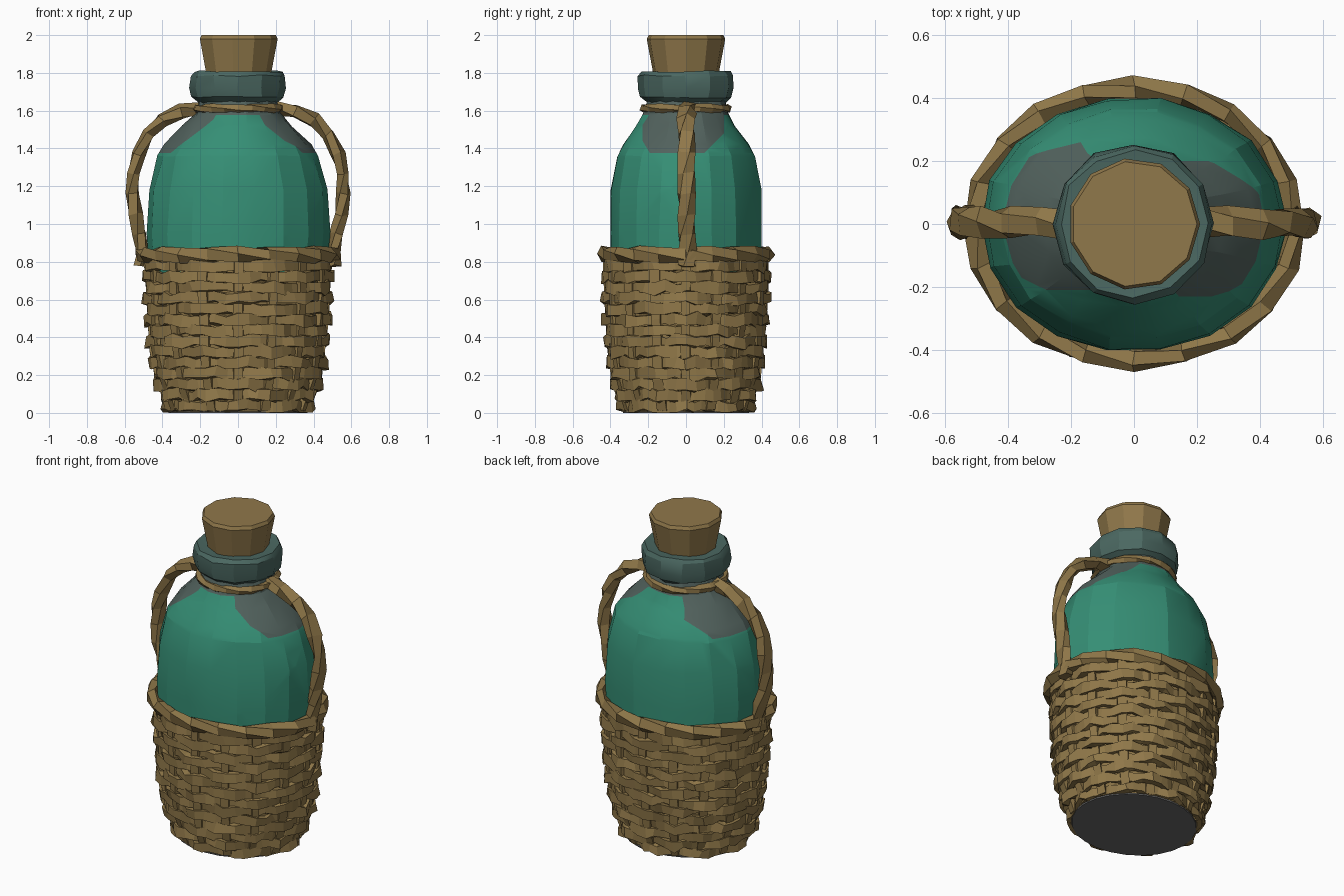
import bpy, bmesh, random
from math import sin, cos, pi
from mathutils import Vector

random.seed(7)
cube = bpy.data.objects.get("Cube")
if cube:
    bpy.data.objects.remove(cube)


def material(name, r, g, b):
    m = bpy.data.materials.new(name)
    m.use_nodes = True
    m.diffuse_color = (r, g, b, 1)
    m.node_tree.nodes["Principled BSDF"].inputs["Base Color"].default_value = (r, g, b, 1)
    return m


WICKER = material("wicker brown", 0.275, 0.185, 0.066)
CORK = material("cork brown", 0.28, 0.188, 0.069)
GLASS = material("green glass", 0.036, 0.273, 0.178)
WORN = material("worn grey glass", 0.084, 0.122, 0.11)
COLLAR = material("grey teal collar", 0.07, 0.138, 0.12)
BASE = material("grey base", 0.14, 0.14, 0.14)


def finish(bm, name, mats, smooth=None):
    bmesh.ops.recalc_face_normals(bm, faces=bm.faces[:])
    mesh = bpy.data.meshes.new(name)
    bm.to_mesh(mesh)
    bm.free()
    for m in mats:
        mesh.materials.append(m)
    obj = bpy.data.objects.new(name, mesh)
    bpy.context.collection.objects.link(obj)
    if smooth:
        bpy.ops.object.select_all(action="DESELECT")
        obj.select_set(True)
        bpy.context.view_layer.objects.active = obj
        bpy.ops.object.shade_smooth_by_angle(angle=smooth)
    return obj


def skin(bm, loops, closed=False):
    """Join equal loops of points with quads; cap the ends when open."""
    rings = [[bm.verts.new(p) for p in loop] for loop in loops]
    n = len(rings[0])
    for i in range(len(rings) if closed else len(rings) - 1):
        a, b = rings[i], rings[(i + 1) % len(rings)]
        for j in range(n):
            k = (j + 1) % n
            bm.faces.new((a[j], a[k], b[k], b[j]))
    if not closed:
        bm.faces.new(rings[0])
        bm.faces.new(rings[-1])


def wobble(amount):
    return Vector([random.uniform(-amount, amount) for _ in range(3)])


def turned(bm, profile, sides, jitter=0.0):
    """Oval lathe from (x radius, y radius, height) rings."""
    angles = [2 * pi * j / sides for j in range(sides)]
    skin(bm, [[Vector((rx * cos(a), ry * sin(a), z)) + wobble(jitter) for a in angles]
              for rx, ry, z in profile])


def tube(bm, path, outs, wide, thick, sides, closed=False, twist=0.0, jitter=0.0):
    """Sweep a twisting section; outs gives the thickness direction at each point."""
    loops = []
    count = len(path)
    for i, (p, out) in enumerate(zip(path, outs)):
        nxt = path[(i + 1) % count] if closed else path[min(i + 1, count - 1)]
        prv = path[i - 1] if closed else path[max(i - 1, 0)]
        side = (nxt - prv).normalized().cross(out).normalized()
        spin = twist * i + pi / sides
        loops.append([p + out * thick * cos(spin + 2 * pi * j / sides)
                      + side * wide * sin(spin + 2 * pi * j / sides)
                      + wobble(jitter) for j in range(sides)])
    skin(bm, loops, closed)


def oval(rx, ry, z, count, offset=lambda a: 0.0):
    """Closed oval path with its outward directions."""
    path, outs = [], []
    for i in range(count):
        a = 2 * pi * i / count
        out = Vector((cos(a), sin(a), 0))
        path.append(Vector((rx * cos(a), ry * sin(a), z)) + out * offset(a))
        outs.append(out)
    return path, outs


# Basket wall size at a given height
WALL = [(0.355, 0.32, 0.0), (0.4, 0.362, 0.1), (0.432, 0.383, 0.2), (0.46, 0.407, 0.4),
        (0.475, 0.418, 0.6), (0.482, 0.422, 0.84)]


def wall_at(z):
    for (x0, y0, z0), (x1, y1, z1) in zip(WALL, WALL[1:]):
        if z <= z1:
            t = (z - z0) / (z1 - z0)
            return x0 + (x1 - x0) * t, y0 + (y1 - y0) * t
    return WALL[-1][:2]


# Basket lining
bm = bmesh.new()
turned(bm, [(x - 0.015, y - 0.015, max(z, 0.006)) for x, y, z in WALL], 32)
finish(bm, "basket_lining", [WICKER])

# Upright stakes
STAKES = 16
bm = bmesh.new()
for s in range(STAKES):
    a = 2 * pi * s / STAKES
    out = Vector((cos(a), sin(a), 0))
    path = []
    for k in range(6):
        z = 0.012 + 0.16 * k
        rx, ry = wall_at(z)
        path.append(Vector((rx * cos(a), ry * sin(a), z)))
    tube(bm, path, [out] * 6, 0.035, 0.02, 4, jitter=0.006)
finish(bm, "basket_stakes", [WICKER])

# Woven strands passing over and under alternate stakes
ROWS = 14
bm = bmesh.new()
for row in range(ROWS):
    z = 0.038 + 0.057 * row
    rx, ry = wall_at(z)
    path, outs = oval(rx, ry, z, STAKES * 3,
                      lambda a: 0.017 * cos(STAKES / 2 * a + row * pi))
    path = [p + Vector((0, 0, random.uniform(-0.01, 0.01))) for p in path]
    tube(bm, path, outs, 0.04, 0.021, 4, closed=True, jitter=0.009)
for v in bm.verts:
    v.co.z = max(v.co.z, 0.002)
finish(bm, "basket_weave", [WICKER])

# Basket rim and neck ring, both twisted cane
bm = bmesh.new()
path, outs = oval(0.51, 0.432, 0.838, 20)
tube(bm, path, outs, 0.045, 0.038, 5, closed=True, twist=pi / 5, jitter=0.006)
finish(bm, "basket_rim", [WICKER])
bm = bmesh.new()
path, outs = oval(0.22, 0.22, 1.612, 20)
tube(bm, path, outs, 0.024, 0.026, 5, closed=True, twist=pi / 10, jitter=0.003)
finish(bm, "neck_ring", [WICKER])

# Side handles
ARC = [(0.2, 1.612), (0.3, 1.597), (0.4, 1.548), (0.475, 1.475), (0.53, 1.37), (0.555, 1.27),
       (0.557, 1.16), (0.543, 1.05), (0.522, 0.95), (0.51, 0.86), (0.515, 0.78)]
for name, side in (("left_handle", 1), ("right_handle", -1)):
    bm = bmesh.new()
    path = [Vector((side * x, 0.005, z)) for x, z in ARC]
    tube(bm, path, [Vector((0, 1, 0))] * len(path), 0.039, 0.052, 5, twist=0.5, jitter=0.007)
    finish(bm, name, [WICKER])

# Glass bottle
bm = bmesh.new()
turned(bm, [(0.465, 0.402, 0.7), (0.485, 0.407, 0.95), (0.474, 0.402, 1.18), (0.425, 0.368, 1.36),
            (0.388, 0.335, 1.42), (0.29, 0.265, 1.52), (0.228, 0.228, 1.585), (0.2, 0.2, 1.68)],
       18, jitter=0.005)


def cut(normal, reach, side=0):
    """Slice the glass along a plane, on one side of the bottle or all round."""
    faces = [f for f in bm.faces if side == 0 or f.calc_center_median().x * side > 0]
    geom = list({g for f in faces for g in (*f.verts, *f.edges)}) + faces
    bmesh.ops.bisect_plane(bm, geom=geom, plane_no=normal,
                           plane_co=normal * (reach / normal.length_squared))


# Worn shoulder patches: (side, front limit, back limit, slant of the back corner)
NECK = 1.578
patches = {}
for side, front, back, slant in ((1, 0.23, 0.2, 1.0), (-1, 0.21, 0.265, 0.5)):
    patches[side] = [(Vector((0, 0, -1)), -1.375),
                     (Vector((0, -1, 0)), front),
                     (Vector((0, 1, 0)), back),
                     (Vector((0, -1, -0.6)), front - 0.6 * 1.44),
                     (Vector((0, 1, -slant)), back - slant * 1.48)]
    for normal, reach in patches[side]:
        cut(normal, reach, side)
cut(Vector((0, 0, 1)), NECK)
for f in bm.faces:
    c = f.calc_center_median()
    limits = patches[1 if c.x > 0 else -1]
    inside = abs(c.x) > 0.12 and all(n.dot(c) <= reach for n, reach in limits)
    f.material_index = int(inside or c.z > NECK)
finish(bm, "bottle_glass", [GLASS, WORN], smooth=0.3)

# Bottle collar
bm = bmesh.new()
turned(bm, [(0.2, 0.2, 1.638), (0.243, 0.243, 1.67), (0.255, 0.255, 1.72), (0.252, 0.252, 1.785),
            (0.235, 0.235, 1.808), (0.18, 0.18, 1.802)], 12, jitter=0.006)
finish(bm, "bottle_collar", [COLLAR], smooth=0.45)

# Cork stopper
bm = bmesh.new()
turned(bm, [(0.172, 0.172, 1.78), (0.21, 0.21, 1.98), (0.2, 0.2, 2.0)], 11)
finish(bm, "cork_stopper", [CORK], smooth=0.3)

# Base plate
bm = bmesh.new()
turned(bm, [(0.368, 0.334, 0.0), (0.37, 0.336, 0.008)], 24)
finish(bm, "base_plate", [BASE])
